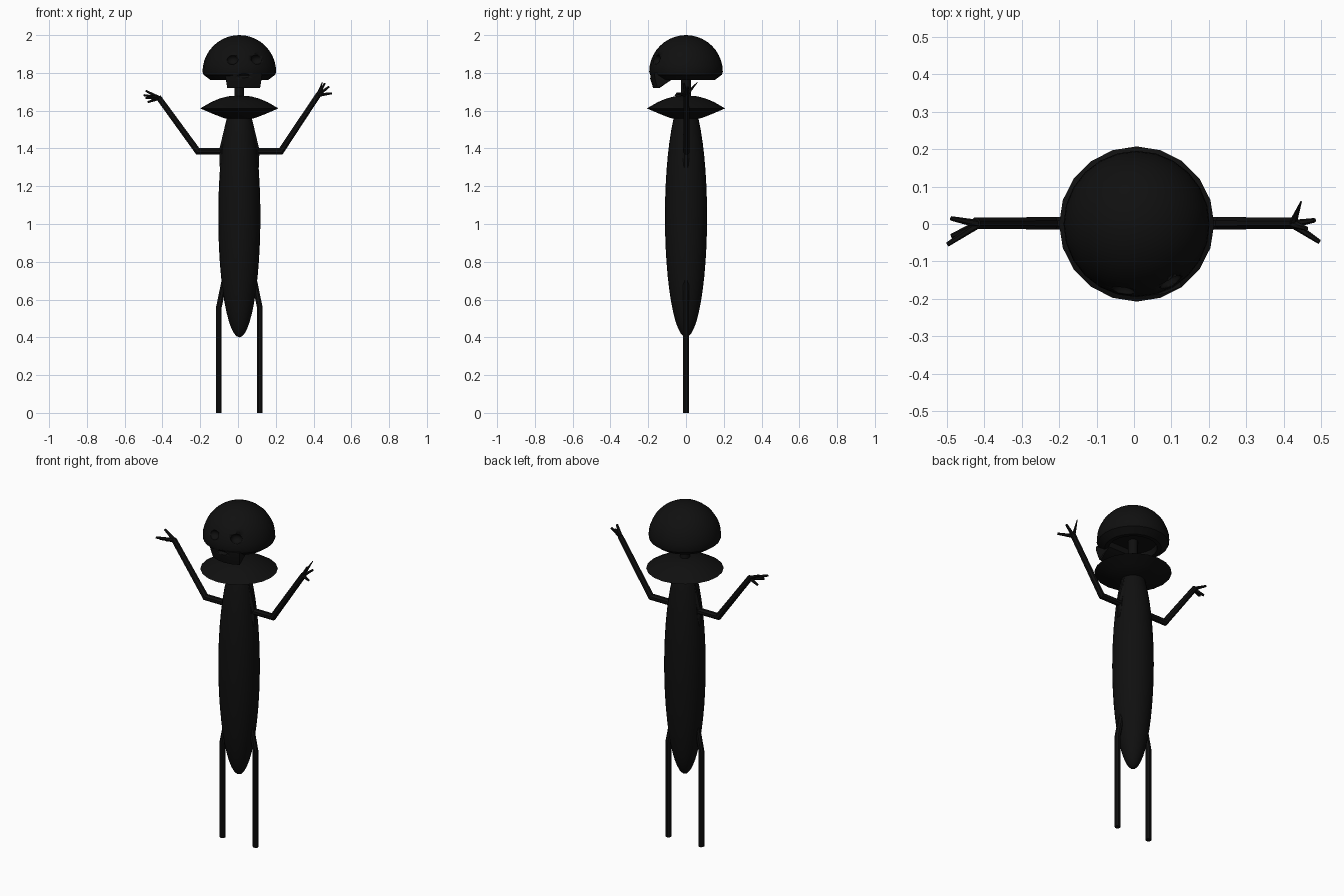
import bpy, bmesh, math
from mathutils import Vector

if "Cube" in bpy.data.objects:
    bpy.data.objects.remove(bpy.data.objects["Cube"])

CX = 0.007
black = bpy.data.materials.new("soft black")
black.diffuse_color = (0.005, 0.005, 0.005, 1)
black.use_nodes = True
black.node_tree.nodes["Principled BSDF"].inputs["Base Color"].default_value = black.diffuse_color


def finish(name, bm, smooth=True):
    bmesh.ops.recalc_face_normals(bm, faces=bm.faces)
    me = bpy.data.meshes.new(name)
    bm.to_mesh(me)
    bm.free()
    ob = bpy.data.objects.new(name, me)
    bpy.context.collection.objects.link(ob)
    me.materials.append(black)
    if smooth:
        bpy.ops.object.select_all(action='DESELECT')
        ob.select_set(True)
        bpy.context.view_layer.objects.active = ob
        bpy.ops.object.shade_smooth_by_angle(angle=math.radians(35))
    return ob


def lathe(name, profile, sides):
    """Revolve (radius, z) points around the body axis."""
    bm = bmesh.new()
    vs = [bm.verts.new((r, 0, z)) for r, z in profile]
    es = [bm.edges.new(p) for p in zip(vs, vs[1:])]
    bmesh.ops.spin(bm, geom=vs + es, cent=(0, 0, 0), axis=(0, 0, 1),
                   angle=2 * math.pi, steps=sides)
    bmesh.ops.remove_doubles(bm, verts=bm.verts, dist=0.0005)
    bmesh.ops.translate(bm, verts=bm.verts, vec=(CX, 0, 0))
    return finish(name, bm)


def limb(name, points, radii, sides=8):
    """Tube through points in a mitred chain."""
    bm = bmesh.new()
    pts = [Vector(p) for p in points]
    rings = []
    for i, p in enumerate(pts):
        a = (p - pts[i - 1]).normalized() if i else (pts[1] - p).normalized()
        b = (pts[i + 1] - p).normalized() if i < len(pts) - 1 else a
        t = (a + b).normalized()
        u = t.cross(Vector((0, 1, 0))).normalized()
        v = u.cross(t)
        k = 1 / max(t.dot(a), 0.5)
        rings.append([bm.verts.new(p + radii[i] * (u * k * math.cos(w) + v * math.sin(w)))
                      for w in [2 * math.pi * (j + 0.5) / sides for j in range(sides)]])
    for r, s in zip(rings, rings[1:]):
        for j in range(sides):
            n = (j + 1) % sides
            bm.faces.new((r[j], r[n], s[n], s[j]))
    bm.faces.new(rings[0])
    bm.faces.new(rings[-1])
    return finish(name, bm)


def arc(n, fn):
    return [fn(math.pi * i / n) for i in range(n + 1)]


# Long ellipsoid body
lathe("body", arc(24, lambda a: (0.115 * math.sin(a) * 0.97, 1.04 - 0.64 * math.cos(a))), 24)

# Lens-shaped collar and neck
lathe("collar", [(0, 1.555), (0.08, 1.56), (0.14, 1.583), (0.207, 1.612), (0.15, 1.645),
                 (0.105, 1.664), (0.06, 1.676), (0, 1.68)], 20)
lathe("neck", [(0, 1.62), (0.026, 1.62), (0.026, 1.81), (0, 1.81)], 12)

# Domed head with a recessed underside
dome = [(0.195 * math.sin(a), 1.805 + 0.195 * math.cos(a))
        for a in [math.pi / 2 * i / 10 for i in range(11)]]
head = lathe("head", dome + [(0.19, 1.79), (0.152, 1.762), (0.13, 1.762),
                             (0.125, 1.80), (0, 1.805)], 24)

# Chin hanging from the front of the head
bm = bmesh.new()
for deg in (-30, -15, 0, 15, 30):
    s, c = math.sin(math.radians(deg)), math.cos(math.radians(deg))
    for r, z in ((0.193, 1.80), (0.19, 1.77), (0.174, 1.72)):
        bm.verts.new((0.03 + s * r, -c * r, z))
for x in (-0.08, 0.08):
    bm.verts.new((0.03 + x, -0.14, 1.72))
    bm.verts.new((0.03 + x, -0.075, 1.765))
    bm.verts.new((0.03 + x, -0.075, 1.80))
hull = bmesh.ops.convex_hull(bm, input=bm.verts)
chin = finish("chin", bm)


# Eye sockets and mouth carved from the face
def carve(targets, loc, scale):
    bm = bmesh.new()
    bmesh.ops.create_uvsphere(bm, u_segments=12, v_segments=8, radius=1)
    bmesh.ops.scale(bm, verts=bm.verts, vec=scale)
    bmesh.ops.translate(bm, verts=bm.verts, vec=loc)
    cutter = finish("face_cutter", bm)
    cutter.hide_render = True
    for ob in targets:
        bpy.context.view_layer.objects.active = ob
        m = ob.modifiers.new("carve", 'BOOLEAN')
        m.operation = 'DIFFERENCE'
        m.solver = 'EXACT'
        m.object = cutter
        bpy.ops.object.modifier_apply(modifier=m.name)
    bpy.data.objects.remove(cutter)


carve([head], (-0.03, -0.182, 1.87), (0.032, 0.03, 0.026))
carve([head], (0.098, -0.155, 1.87), (0.032, 0.03, 0.026))
carve([head, chin], (0.03, -0.195, 1.785), (0.035, 0.02, 0.012))

# Shoulders, arms, hips and legs
for side, s, wrist in (("left", -1, (-0.422, 0.002, 1.672)), ("right", 1, (0.428, 0.002, 1.688))):
    limb(side + "_shoulder", [(CX + s * 0.045, 0, 1.57), (CX + s * 0.088, 0, 1.39),
                              (CX + s * 0.085, 0, 1.30)], [0.02, 0.02, 0.02])
    limb(side + "_arm", [(CX + s * 0.05, 0.002, 1.385), (CX + s * 0.22, 0.002, 1.385), wrist],
         [0.018, 0.018, 0.016])
    limb(side + "_leg", [(CX + s * 0.075, 0, 0.72), (CX + s * 0.108, 0, 0.56),
                         (CX + s * 0.108, 0, 0)], [0.016, 0.016, 0.016])

# Thin splayed fingers
left_tips = [(-0.488, 0.015, 1.705), (-0.498, -0.055, 1.682),
             (-0.488, -0.033, 1.668), (-0.477, 0.012, 1.645)]
right_tips = [(0.446, 0.06, 1.75), (0.482, 0.01, 1.727),
              (0.495, -0.048, 1.692), (0.46, -0.012, 1.745)]
for side, base, tips in (("left", (-0.415, 0.0, 1.667), left_tips),
                         ("right", (0.423, 0.0, 1.682), right_tips)):
    for i, tip in enumerate(tips):
        limb(f"{side}_finger_{i + 1}", [base, tip], [0.011, 0.006 if (side, i) != ("right", 0) else 0.002], 6)
